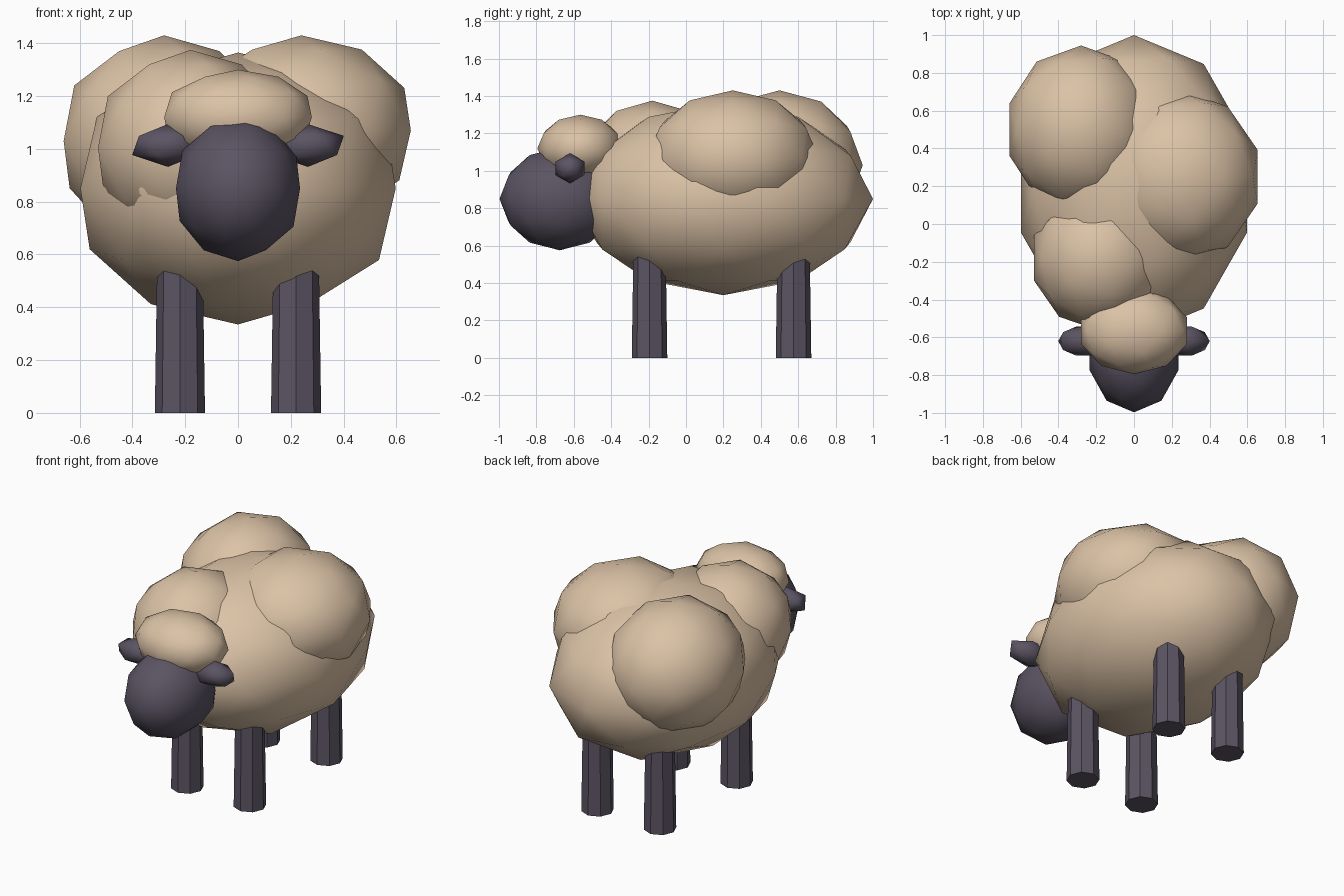
import bpy
import bmesh
from mathutils import Matrix

cube = bpy.data.objects.get("Cube")
if cube:
    bpy.data.objects.remove(cube, do_unlink=True)


def make_material(name, rgb):
    mat = bpy.data.materials.new(name)
    mat.use_nodes = True
    color = (*rgb, 1.0)
    mat.diffuse_color = color
    bsdf = mat.node_tree.nodes["Principled BSDF"]
    bsdf.inputs["Base Color"].default_value = color
    bsdf.inputs["Roughness"].default_value = 0.9
    return mat


wool = make_material("cream_wool", (0.71, 0.54, 0.38))
skin = make_material("dark_skin", (0.105, 0.088, 0.125))


def add_object(name, bm, mat, smooth):
    mesh = bpy.data.meshes.new(name)
    for face in bm.faces:
        face.smooth = smooth
    bm.to_mesh(mesh)
    bm.free()
    mesh.materials.append(mat)
    obj = bpy.data.objects.new(name, mesh)
    bpy.context.collection.objects.link(obj)
    return obj


def blob(name, center, radii, mat, detail=2):
    """Smooth low-poly ellipsoid."""
    bm = bmesh.new()
    bmesh.ops.create_icosphere(bm, subdivisions=detail, radius=1.0)
    bm.transform(Matrix.Translation(center) @ Matrix.Diagonal((*radii, 1.0)))
    return add_object(name, bm, mat, True)


def leg(name, x, y):
    """Tapered eight-sided post, sunk into the body."""
    height = 0.6
    bm = bmesh.new()
    bmesh.ops.create_cone(bm, cap_ends=True, segments=8,
                          radius1=0.095, radius2=0.086, depth=height)
    bm.transform(Matrix.Translation((x, y, height / 2)))
    return add_object(name, bm, skin, False)


# Fleece: body, lumps on the back and the tuft on the head
blob("body", (0, 0.2, 0.85), (0.628, 0.8, 0.515), wool)
blob("left_wool_lump", (0.24, 0.25, 1.07), (0.436, 0.46, 0.36), wool)
blob("right_rear_wool_lump", (-0.28, 0.5, 1.03), (0.4, 0.445, 0.4), wool)
blob("right_front_wool_lump", (-0.18, -0.18, 1.005), (0.368, 0.385, 0.37), wool)
blob("head_wool_tuft", (0, -0.565, 1.12), (0.294, 0.23, 0.18), wool)

# Head and ears
blob("head", (0, -0.675, 0.85), (0.247, 0.322, 0.275), skin)
for side, sign in (("left", 1), ("right", -1)):
    blob(side + "_ear", (sign * 0.265, -0.62, 1.013),
         (0.152, 0.09, 0.081), skin, detail=1)

    # Legs
    for end, y in (("front", -0.195), ("back", 0.575)):
        leg(f"{side}_{end}_leg", sign * 0.22, y)
